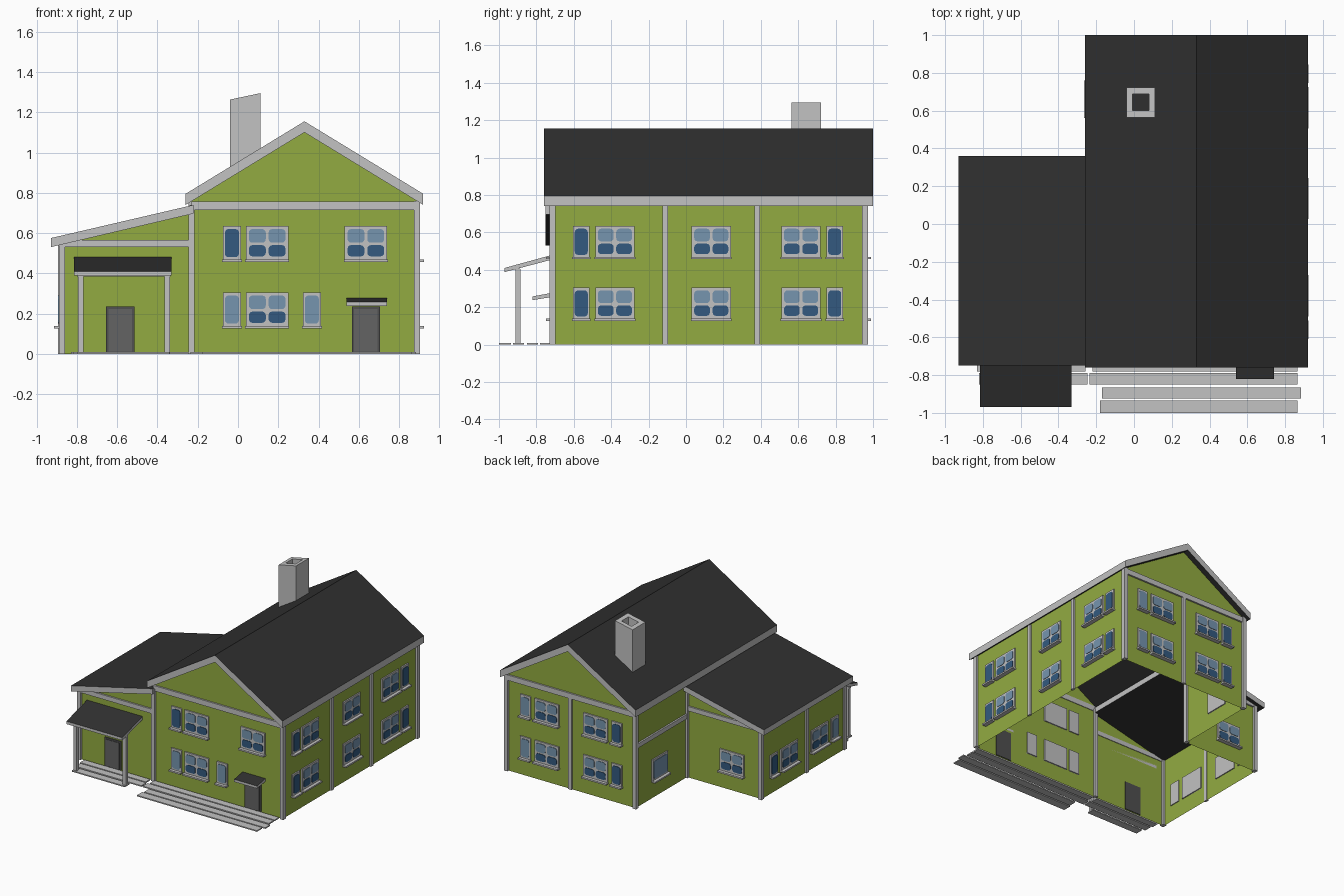
import bpy, bmesh, math
from mathutils import Vector as V

if "Cube" in bpy.data.objects:
    bpy.data.objects.remove(bpy.data.objects["Cube"])

def mat(name, r, g, b):
    m = bpy.data.materials.new(name)
    m.diffuse_color = (r, g, b, 1)
    m.use_nodes = True
    m.node_tree.nodes["Principled BSDF"].inputs["Base Color"].default_value = m.diffuse_color
    return m

GREEN, TRIM, DARK, LIGHT, DEEP, DOOR, JAMB = range(7)
MATS = [mat("green_wall", .29, .41, .053), mat("pale_trim", .54, .54, .54),
        mat("dark_roof", .03, .03, .03), mat("light_glass", .18, .30, .43),
        mat("deep_glass", .033, .102, .216), mat("grey_door", .125, .125, .125),
        mat("door_frame", .08, .08, .08)]

def finish(name, bm, recalc=True):
    if recalc:
        bmesh.ops.recalc_face_normals(bm, faces=bm.faces[:])
    me = bpy.data.meshes.new(name)
    bm.to_mesh(me)
    bm.free()
    for m in MATS:
        me.materials.append(m)
    ob = bpy.data.objects.new(name, me)
    bpy.context.collection.objects.link(ob)
    return ob

def prism(bm, pts, vec, m):
    """Closed prism: polygon swept along vec."""
    a = [bm.verts.new(p) for p in pts]
    b = [bm.verts.new(V(p) + V(vec)) for p in pts]
    n = len(a)
    fs = [bm.faces.new(a), bm.faces.new(b[::-1])]
    fs += [bm.faces.new((a[i], b[i], b[(i + 1) % n], a[(i + 1) % n])) for i in range(n)]
    for f in fs:
        f.material_index = m
    return fs

def box(name, x0, x1, y0, y1, z0, z1, m=TRIM):
    bm = bmesh.new()
    prism(bm, [(x0, y0, z0), (x1, y0, z0), (x1, y1, z0), (x0, y1, z0)], (0, 0, z1 - z0), m)
    return finish(name, bm)

# Walls: (axis of the wall line, plane position, outward sign)
FY, BY, RX, LX, WX, WY = -.715, .955, .89, -.23, -.88, .315
SIDES = {"front": ("x", FY, -1), "back": ("x", BY, 1), "right": ("y", RX, 1),
         "left": ("y", LX, -1), "wing_left": ("y", WX, -1), "wing_back": ("x", WY, 1)}

def on(side, u, z, d=0):
    ax, p, s = SIDES[side]
    return V((u, p + s * d, z)) if ax == "x" else V((p + s * d, u, z))

def plate(bm, side, poly, d0, d1, m):
    prism(bm, [on(side, u, z, d0) for u, z in poly], on(side, 0, 0, d1) - on(side, 0, 0, d0), m)

def rect(u0, u1, z0, z1):
    return [(u0, z0), (u1, z0), (u1, z1), (u0, z1)]

def rounded(u0, u1, z0, z1, r=.018):
    out = []
    for cu, cz, a0 in ((u1 - r, z1 - r, 0), (u0 + r, z1 - r, 90), (u0 + r, z0 + r, 180), (u1 - r, z0 + r, 270)):
        out += [(cu + r * math.cos(math.radians(a0 + t)), cz + r * math.sin(math.radians(a0 + t)))
                for t in (0, 30, 60, 90)]
    return out

def roof_under(x):
    return 1.10 - .61 * abs(x - .33)

def wing_under(x):
    return .53 + (x + .93) * .236

# Wall sheets
def wall(name, side, poly):
    bm = bmesh.new()
    f = bm.faces.new([bm.verts.new(on(side, u, z)) for u, z in poly])
    f.normal_update()
    if f.normal.dot(on(side, 0, 0, 1) - on(side, 0, 0, 0)) < 0:
        f.normal_flip()
    finish(name, bm, False)

gable = [(LX, 0), (RX, 0), (RX, roof_under(RX)), (.33, 1.10), (LX, roof_under(LX))]
shed = [(WX, 0), (LX, 0), (LX, wing_under(LX)), (WX, wing_under(WX))]
wall("front_wall", "front", gable)
wall("back_wall", "back", gable)
wall("right_wall", "right", rect(FY, BY, 0, roof_under(RX)))
wall("left_wall", "left", rect(WY, BY, 0, roof_under(LX)))
wall("wing_front_wall", "front", shed)
wall("wing_back_wall", "wing_back", shed)
wall("wing_left_wall", "wing_left", rect(FY, WY, 0, wing_under(WX)))

# Roofs: dark slopes with pale edges
def roof(name, pts, vec):
    bm = bmesh.new()
    prism(bm, pts, vec, TRIM)
    bmesh.ops.recalc_face_normals(bm, faces=bm.faces[:])
    for f in bm.faces:
        f.material_index = DARK if abs(f.normal.z) > .3 else TRIM
    finish(name, bm)

roof("main_roof", [(x, -.76, z) for x, z in ((-.26, .74), (-.26, .795), (.33, 1.155), (.92, .795), (.92, .74), (.33, 1.10))], (0, 1.76, 0))
roof("wing_roof", [(x, -.75, z) for x, z in ((-.93, .53), (-.93, .575), (-.22, .74), (-.22, .697))], (0, 1.11, 0))
roof("porch_roof", [(-.815, y, z) for y, z in ((-.97, .388), (-.97, .41), (FY, .48), (FY, .455))], (.485, 0, 0))
roof("door_canopy", [(.54, y, z) for y, z in ((-.82, .238), (-.82, .258), (FY, .277), (FY, .255))], (.20, 0, 0))

# Corner posts and wall battens
for i, (x, y, h) in enumerate([(.875, -.73, .76), (.875, .94, .76), (-.245, -.73, .73), (-.245, .94, .76),
                               (-.245, .30, .74), (-.89, -.73, .54), (-.89, .30, .54)]):
    box(f"corner_post_{i}", x, x + .03, y, y + .033, 0, h)

def trim(name, side, u0, u1, z0, z1, d=.013):
    bm = bmesh.new()
    plate(bm, side, rect(u0, u1, z0, z1), -.005, d, TRIM)
    finish(name, bm)

for side, u, h in (("right", -.11, .75), ("right", .38, .75), ("back", .335, .73), ("wing_left", -.24, .54)):
    trim(f"batten_{side}", side, u - .015, u + .015, 0, h)
trim("front_band", "front", LX, RX, .715, .757)
trim("back_band", "back", LX, RX, .715, .757)
trim("wing_front_band", "front", WX, LX, .53, .565)
trim("wing_back_band", "wing_back", WX, LX, .53, .565)
trim("left_band", "left", WY, BY, .47, .505)

# Windows: frame, sill and rounded panes
def window(side, u, z, kind, tone=DEEP):
    w = .09 if kind == "narrow" else .21 if kind == "double" else .19
    u0, u1, z1 = u - w / 2, u + w / 2, z + .175
    bm = bmesh.new()
    plate(bm, side, rect(u0, u1, z, z1), -.008, .010, TRIM)
    plate(bm, side, rect(u0 - .004, u1 + .004, z - .003, z + .009), 0, .034, TRIM)
    if kind == "double":
        for c in (u - .049, u + .049):
            plate(bm, side, rounded(c - .042, c + .042, z + .092, z + .16), .009, .014, LIGHT)
            plate(bm, side, rounded(c - .042, c + .042, z + .024, z + .08), .009, .014, DEEP)
    else:
        plate(bm, side, rounded(u0 + .010, u1 - .010, z + .02, z + .16), .009, .014, tone)
    finish(f"{side}_{kind}_window", bm)

LO, HI = .13, .46
for z in (LO, HI):
    for u in (-.38, .135, .615):
        window("right", u, z, "double")
    for u in (-.56, .795):
        window("right", u, z, "narrow")
    for u in (.54, .115):
        window("back", u, z, "double")
    window("back", .725, z, "narrow", LIGHT)
    window("back", -.07, z, "narrow")
    window("front", .145, z, "double")
    window("front", -.03, z, "narrow", LIGHT if z == LO else DEEP)
window("front", .635, HI, "double")
window("front", .367, LO, "narrow", LIGHT)
window("left", .66, LO, "single", LIGHT)
window("wing_back", -.625, LO, "double")
for u in (-.02, -.395):
    window("wing_left", u, LO, "double")
window("wing_left", .17, LO, "narrow")
window("wing_left", -.585, LO, "narrow", LIGHT)

# Doors
for name, u in (("main_door", .635), ("wing_door", -.585)):
    bm = bmesh.new()
    plate(bm, "front", rect(u - .07, u + .07, .008, .235), -.005, .008, JAMB)
    plate(bm, "front", rect(u - .059, u + .059, .012, .222), .007, .012, DOOR)
    finish(name, bm)

# Porch posts and beam
for x in (-.795, -.366):
    box("porch_post", x, x + .028, -.912, -.885, 0, .405)
box("porch_beam", -.80, -.335, -.912, -.888, .385, .407)

# Step planks
for x0, x1, y0, y1 in ((-.18, .865, -1, -.935), (-.17, .885, -.925, -.865), (-.235, .865, -.85, -.79), (-.22, .865, -.78, -.725),
                       (-.80, -.34, -.925, -.865), (-.82, -.247, -.85, -.79), (-.83, -.257, -.78, -.725)):
    box("step_plank", x0, x1, y0, y1, 0, .009)

# Hollow chimney with a slanted top
bm = bmesh.new()
top = lambda x: 1.295 + (x - .112) * .21
low = lambda x: roof_under(x) + .04
def ring(x0, x1, y0, y1, fz):
    return [bm.verts.new((x, y, fz(x))) for x, y in ((x0, y0), (x1, y0), (x1, y1), (x0, y1))]
outer, inner = (-.04, .112, .563, .722), (-.008, .08, .602, .688)
rings = [ring(*outer, low), ring(*outer, top), ring(*inner, top), ring(*inner, low)]
for a, b in zip(rings, rings[1:]):
    for i in range(4):
        j = (i + 1) % 4
        bm.faces.new((a[i], a[j], b[j], b[i])).material_index = TRIM
finish("chimney", bm, False)
